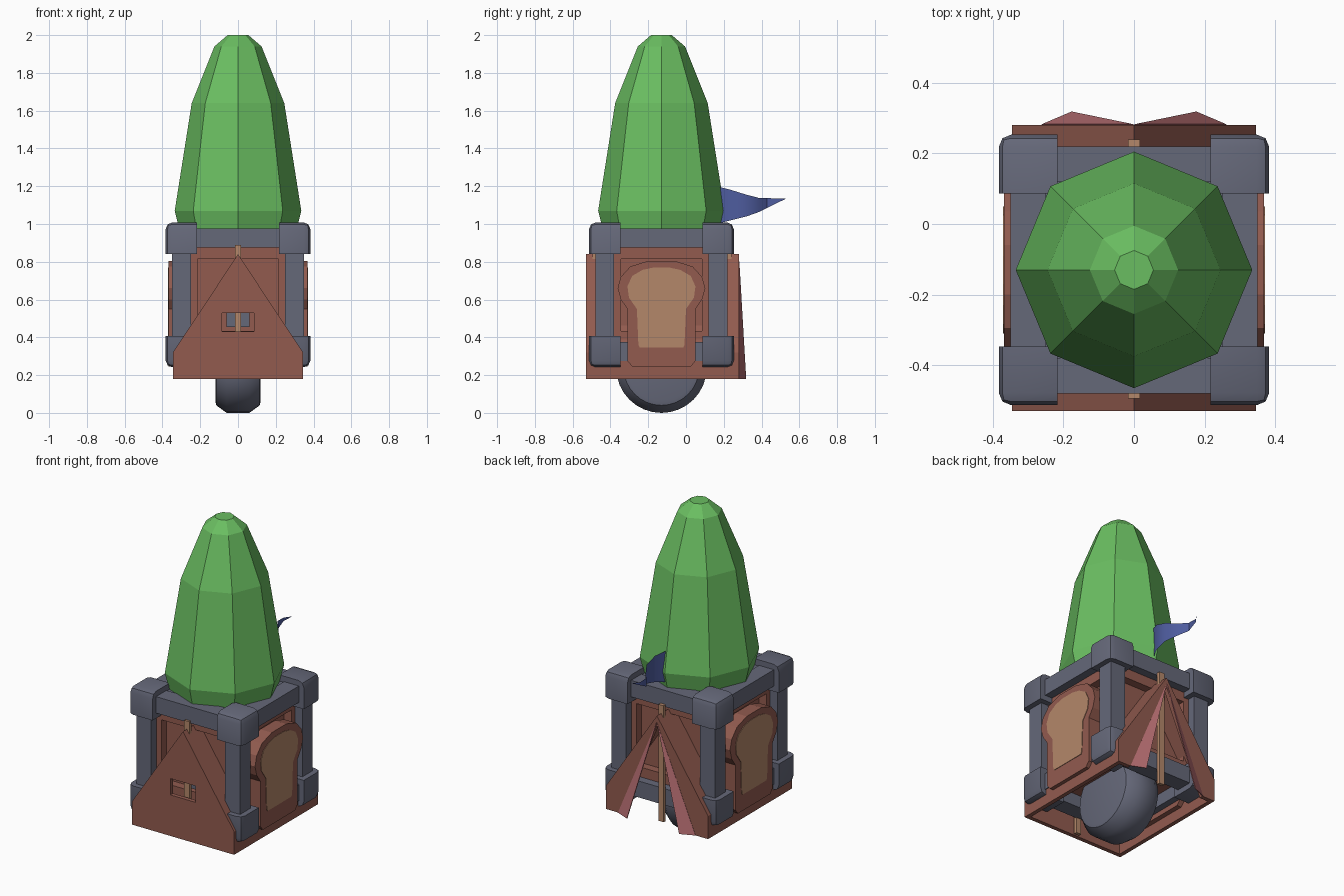
import bpy, bmesh, math
from mathutils import Vector

if "Cube" in bpy.data.objects:
    bpy.data.objects.remove(bpy.data.objects["Cube"])

MID = -0.13  # y centre of crate, wheel and tree


def material(name, *srgb):
    col = [((c / 255 + 0.055) / 1.055) ** 2.4 for c in srgb] + [1]
    m = bpy.data.materials.new(name)
    m.use_nodes = True
    m.diffuse_color = col
    m.node_tree.nodes["Principled BSDF"].inputs["Base Color"].default_value = col
    return m


green = material("leaf green", 106, 190, 97)
grey = material("slate grey", 101, 104, 121)
brown = material("red brown", 146, 91, 79)
tan = material("light tan", 180, 135, 106)
pink = material("dusty pink", 180, 108, 112)
blue = material("flag blue", 78, 92, 158)


def finish(name, bm, mat, smooth=False):
    bmesh.ops.recalc_face_normals(bm, faces=bm.faces)
    me = bpy.data.meshes.new(name)
    bm.to_mesh(me)
    bm.free()
    me.materials.append(mat)
    ob = bpy.data.objects.new(name, me)
    bpy.context.collection.objects.link(ob)
    if smooth:
        bpy.ops.object.select_all(action='DESELECT')
        bpy.context.view_layer.objects.active = ob
        ob.select_set(True)
        bpy.ops.object.shade_smooth_by_angle(angle=math.radians(40))
    return ob


def box_bm(lo, hi):
    bm = bmesh.new()
    bmesh.ops.create_cube(bm, size=1)
    lo, hi = Vector(lo), Vector(hi)
    for v in bm.verts:
        v.co = (lo + hi) / 2 + v.co * (hi - lo)
    return bm


def box(name, lo, hi, mat):
    return finish(name, box_bm(lo, hi), mat)


def prism(name, pts, axis, a, b, mat):
    """Extrude an outline from a to b along x or y."""
    bm = bmesh.new()
    place = (lambda p, d: (d, *p)) if axis == "x" else (lambda p, d: (p[0], d, p[1]))
    f = bm.faces.new([bm.verts.new(place(p, a)) for p in pts])
    new = bmesh.ops.extrude_face_region(bm, geom=[f])["geom"]
    step = Vector(place((0, 0), b - a))
    bmesh.ops.translate(bm, vec=step, verts=[v for v in new if isinstance(v, bmesh.types.BMVert)])
    return finish(name, bm, mat)


def lathe(name, rings, n, turn, mat, smooth=False):
    """Stack closed rings of (radius, height), cap both ends, then place by turn()."""
    bm = bmesh.new()
    loops = [[bm.verts.new(turn(r * math.cos(k * math.tau / n), r * math.sin(k * math.tau / n), h))
              for k in range(n)] for r, h in rings]
    for a, b in zip(loops, loops[1:]):
        for k in range(n):
            bm.faces.new((a[k], a[(k + 1) % n], b[(k + 1) % n], b[k]))
    bm.faces.new(loops[0])
    bm.faces.new(loops[-1])
    return finish(name, bm, mat, smooth)


# Tree and wheel
lathe("tree_crown", [(0.31, 0.97), (0.335, 1.07), (0.245, 1.64), (0.125, 1.94), (0.055, 2.0)],
      8, lambda x, y, h: (x, y + MID, h), green)
lathe("wheel", [(0.18, -0.12), (0.2, -0.115), (0.24, -0.06), (0.24, 0.06), (0.2, 0.115), (0.18, 0.12)],
      32, lambda x, y, h: (h, x + MID, y + 0.24), grey, True)

# Crate body with a recessed panel on each side
bm = box_bm((-0.3, MID - 0.3, 0.35), (0.3, MID + 0.3, 0.9))
bm.normal_update()
sides = [f for f in bm.faces if abs(f.normal.z) < 0.5]
bmesh.ops.inset_individual(bm, faces=sides, thickness=0.12)
for f in sides:
    ext = bmesh.ops.extrude_discrete_faces(bm, faces=[f])["faces"][0]
    bmesh.ops.translate(bm, verts=ext.verts, vec=ext.normal * -0.05)
finish("crate_body", bm, brown)
box("crate_lid", (-0.3, MID - 0.3, 0.89), (0.3, MID + 0.3, 0.97), grey)

# Crate frame: beams, posts and rounded corner blocks
for z, level in ((0.275, "lower"), (0.875, "upper")):
    for s, side in ((-1, "right"), (1, "left")):
        c = s * 0.3
        box(f"{level}_{side}_beam", (c - 0.05, MID - 0.28, z), (c + 0.05, MID + 0.28, z + 0.1), grey)
        end = "front" if s < 0 else "back"
        box(f"{level}_{end}_beam", (-0.28, MID + c - 0.05, z), (0.28, MID + c + 0.05, z + 0.1), grey)

for sx, side in ((-1, "right"), (1, "left")):
    for sy, end in ((-1, "front"), (1, "back")):
        cx, cy = sx * 0.3, MID + sy * 0.3
        box(f"{end}_{side}_post", (cx - 0.05, cy - 0.05, 0.3), (cx + 0.05, cy + 0.05, 0.95), grey)
        for sz, zc in ((-1, 0.325), (1, 0.925)):
            c = Vector((cx, cy, zc))
            bm = box_bm(c - Vector((0.083,) * 3), c + Vector((0.083,) * 3))
            out = Vector((sx, sy, sz))
            bm.normal_update()
            outer = [e for e in bm.edges if all(f.normal.dot(out) > 0 for f in e.link_faces)]
            bmesh.ops.bevel(bm, geom=outer, offset=0.035, segments=2, profile=0.5, affect='EDGES')
            finish(f"{end}_{side}_block", bm, grey, True)


# Bread slices on both sides
def mirrored(half):
    return [(MID + w, z) for w, z in half] + [(MID - w, z) for w, z in reversed(half)]


crust = mirrored([(0.155, 0.245), (0.18, 0.275), (0.18, 0.55), (0.215, 0.6), (0.232, 0.66),
                  (0.215, 0.72), (0.165, 0.775), (0.07, 0.805)])
crumb = mirrored([(0.115, 0.345), (0.122, 0.36), (0.13, 0.55), (0.172, 0.61), (0.18, 0.67),
                  (0.155, 0.725), (0.1, 0.757), (0.04, 0.77)])
for s, side in ((-1, "right"), (1, "left")):
    prism(f"{side}_bread_crust", crust, "x", s * 0.29, s * 0.368, brown)
    prism(f"{side}_bread_crumb", crumb, "x", s * 0.365, s * 0.371, tan)

# Tent shell, open below and behind
outer = [(-0.345, 0.18), (-0.345, 0.32), (0, 0.84), (0.345, 0.32), (0.345, 0.18)]
inner = [(0.32, 0.18), (0.32, 0.31), (0, 0.79), (-0.32, 0.31), (-0.32, 0.18)]
prism("tent_shell", outer + inner, "y", -0.51, 0.26, brown)
front = prism("tent_front", outer, "y", -0.53, -0.505, brown)
cutter = box("window_cutter", (-0.085, -0.6, 0.43), (0.085, -0.503, 0.53), brown)
cutter.hide_render = True
cutter.hide_viewport = True
cut = front.modifiers.new("window", 'BOOLEAN')
cut.operation = 'DIFFERENCE'
cut.object = cutter
box("window_backing", (-0.06, MID - 0.306, 0.455), (0.06, MID - 0.298, 0.53), grey)

# Rear tent walls and folded-back flaps
for s, side in ((-1, "right"), (1, "left")):
    wall = [(0, 0.84), (s * 0.345, 0.32), (s * 0.345, 0.18), (s * 0.26, 0.18), (0, 0.78)]
    prism(f"tent_{side}_rear_wall", wall, "y", 0.255, 0.28, brown)
    bm = bmesh.new()
    bm.faces.new([bm.verts.new(p) for p in
                  ((0, 0.279, 0.8), (s * 0.26, 0.279, 0.18), (s * 0.175, 0.315, 0.18))])
    flap = finish(f"tent_{side}_flap", bm, pink)
    flap.modifiers.new("cloth", 'SOLIDIFY').thickness = 0.004

# Tent poles
for y, end in ((-0.484, "front"), (0.23, "back")):
    box(f"{end}_tent_pole", (-0.017, y - 0.01, 0.18), (0.017, y + 0.01, 0.89), tan)

# Waving pennant: x, y, lower z, upper z
wave = [(0.0, 0.16, 1.0, 1.2), (0.04, 0.24, 1.02, 1.18), (0.042, 0.32, 1.04, 1.155),
        (0.0, 0.39, 1.065, 1.137), (-0.035, 0.43, 1.085, 1.137), (-0.035, 0.49, 1.115, 1.135),
        (-0.008, 0.528, 1.133, 1.135)]
bm = bmesh.new()
rows = [(bm.verts.new((x, y, a)), bm.verts.new((x, y, b))) for x, y, a, b in wave]
for p, q in zip(rows, rows[1:]):
    bm.faces.new((p[0], q[0], q[1], p[1]))
finish("pennant", bm, blue, True)
